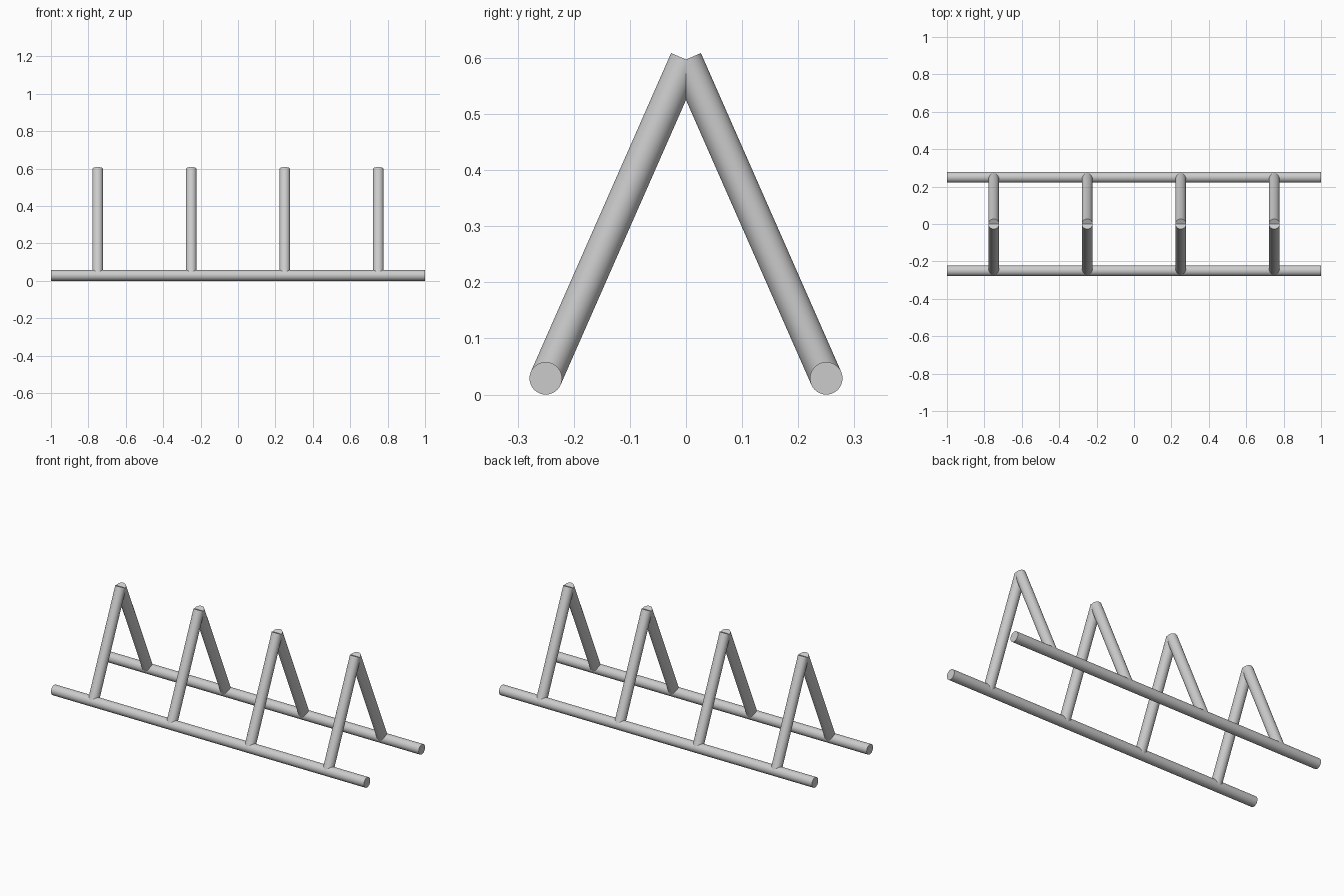
import bpy
import math
from mathutils import Vector

cube = bpy.data.objects.get("Cube")
if cube:
    bpy.data.objects.remove(cube, do_unlink=True)

RADIUS = 0.029
RAIL_Y = 0.25
APEX_Z = 0.597

# Plain grey metal
grey = bpy.data.materials.new("grey_metal")
grey.use_nodes = True
colour = (0.6, 0.6, 0.6, 1)
grey.diffuse_color = colour
grey.node_tree.nodes["Principled BSDF"].inputs["Base Color"].default_value = colour


def tube(name, start, end):
    """Capped round tube between two points."""
    start, end = Vector(start), Vector(end)
    axis = end - start
    bpy.ops.mesh.primitive_cylinder_add(
        vertices=48, radius=RADIUS, depth=axis.length,
        location=(start + end) / 2,
        rotation=axis.to_track_quat("Z", "Y").to_euler())
    obj = bpy.context.object
    obj.name = name
    obj.data.materials.append(grey)
    bpy.ops.object.shade_smooth_by_angle(angle=math.radians(30))


for side, sign in (("front", -1), ("back", 1)):
    y = sign * RAIL_Y
    # Ground rail
    tube(f"{side}_rail", (-1, y, RADIUS), (1, y, RADIUS))
    # Leaning legs that meet at the ridge
    for i in range(4):
        x = -0.75 + 0.5 * i
        tube(f"{side}_leg_{i + 1}", (x, y, RADIUS), (x, 0, APEX_Z))
